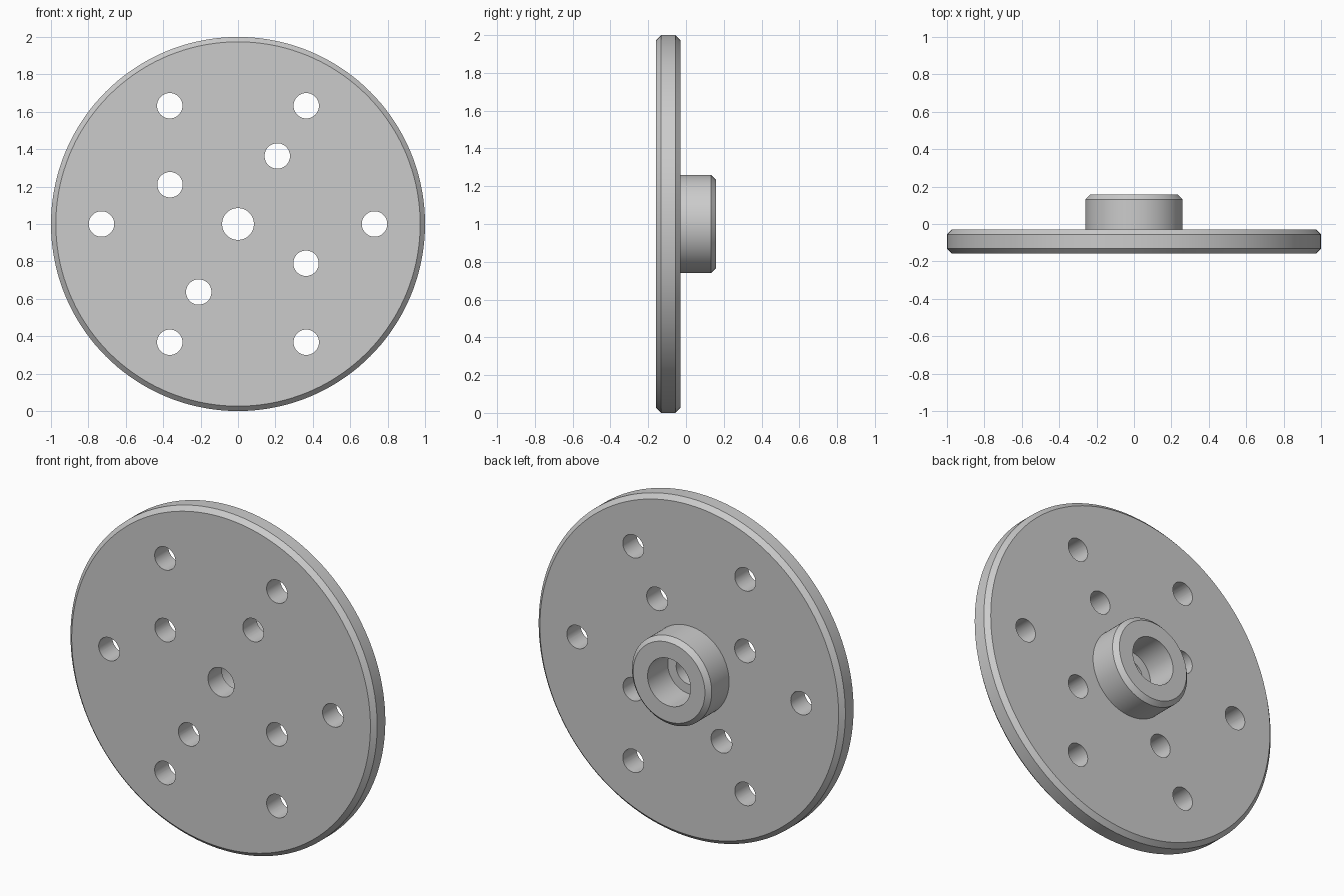
import bpy, bmesh
from math import pi, cos, sin, radians
from mathutils import Vector, Matrix

cube = bpy.data.objects.get("Cube")
if cube:
    bpy.data.objects.remove(cube, do_unlink=True)

CENTRE = Vector((0, 0, 1))
FRONT, BACK, HUB_END = -0.158, -0.03, 0.158
CHAMFER = 0.026

grey = bpy.data.materials.new("plain grey")
grey.use_nodes = True
grey.diffuse_color = (0.6, 0.6, 0.6, 1)
grey.node_tree.nodes["Principled BSDF"].inputs["Base Color"].default_value = (0.6, 0.6, 0.6, 1)


def make_object(name, bm):
    bmesh.ops.recalc_face_normals(bm, faces=bm.faces)
    mesh = bpy.data.meshes.new(name)
    bm.to_mesh(mesh)
    bm.free()
    mesh.materials.append(grey)
    obj = bpy.data.objects.new(name, mesh)
    bpy.context.collection.objects.link(obj)
    return obj


def turned(name, profile, steps=144):
    """Revolve a closed (radius, y) profile around the y axis."""
    bm = bmesh.new()
    verts = [bm.verts.new((r, y, 0)) for r, y in profile]
    edges = [bm.edges.new((v, verts[i - 1])) for i, v in enumerate(verts)]
    bmesh.ops.spin(bm, geom=verts + edges, cent=(0, 0, 0), axis=(0, 1, 0),
                   angle=2 * pi, steps=steps, use_merge=True)
    bmesh.ops.remove_doubles(bm, verts=bm.verts, dist=1e-5)
    bmesh.ops.translate(bm, verts=bm.verts, vec=CENTRE)
    return make_object(name, bm)


# Chamfered disc with hub, stepped bore through the middle
disc_r, hub_r, bore_r, hole_r = 1.0, 0.26, 0.14, 0.085
body = turned("disc_with_hub", [
    (hole_r, FRONT), (disc_r - CHAMFER, FRONT), (disc_r, FRONT + CHAMFER),
    (disc_r, BACK - CHAMFER), (disc_r - CHAMFER, BACK), (hub_r, BACK),
    (hub_r, HUB_END - CHAMFER), (hub_r - CHAMFER, HUB_END),
    (bore_r, HUB_END), (bore_r, BACK), (hole_r, BACK)])

# Bolt holes: six on the outer circle, four on the inner
holes = [(0.73, a) for a in range(0, 360, 60)]
holes += [(0.42, a) for a in (60, 150, 240, 330)]
bm = bmesh.new()
for radius, angle in holes:
    a = radians(angle)
    place = (Matrix.Translation(CENTRE + Vector((radius * cos(a), (FRONT + BACK) / 2, radius * sin(a))))
             @ Matrix.Rotation(pi / 2, 4, 'X'))
    bmesh.ops.create_cone(bm, cap_ends=True, segments=48, radius1=0.068,
                          radius2=0.068, depth=0.3, matrix=place)
cutter = make_object("bolt_hole_cutter", bm)
cutter.hide_render = True

cut = body.modifiers.new("bolt holes", 'BOOLEAN')
cut.operation = 'DIFFERENCE'
cut.solver = 'EXACT'
cut.object = cutter

# Bake the cut, drop the helper, smooth the round walls
bpy.ops.object.select_all(action='DESELECT')
bpy.context.view_layer.objects.active = body
body.select_set(True)
bpy.ops.object.modifier_apply(modifier=cut.name)
bpy.data.objects.remove(cutter, do_unlink=True)
bpy.ops.object.shade_smooth_by_angle(angle=radians(30))
